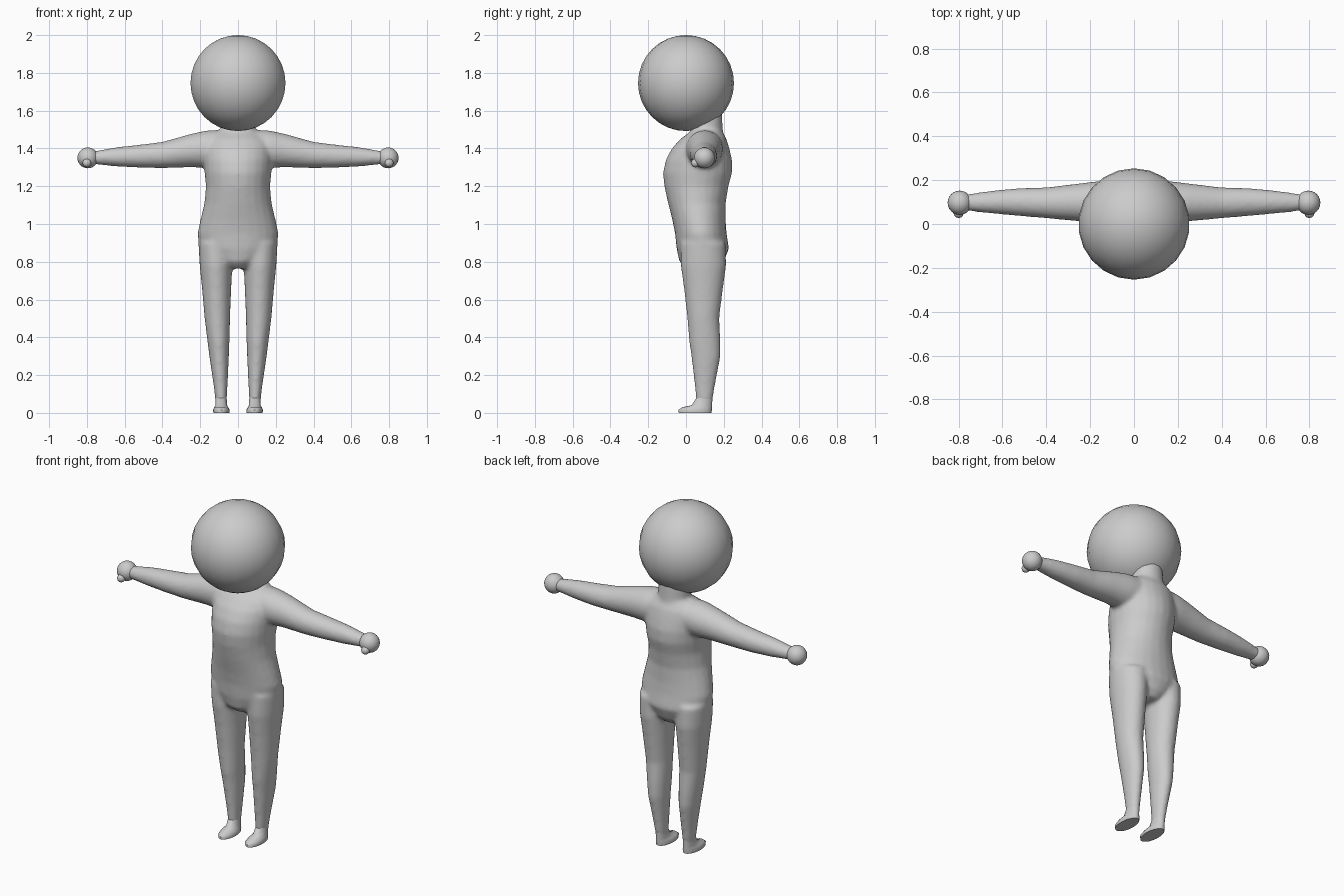
import bpy, bmesh, math
from mathutils import Vector

grey = bpy.data.materials.new("plain grey")
grey.diffuse_color = (0.6, 0.6, 0.6, 1)


def loft(bm, stations, place, n=24):
    """Skin ellipses (t, a_min, a_max, b_min, b_max); place maps (t, a, b) to xyz."""
    rings = []
    for t, a0, a1, b0, b1 in stations:
        ring = []
        for i in range(n):
            w = 2 * math.pi * i / n
            a = (a0 + a1) / 2 + (a1 - a0) / 2 * math.cos(w)
            b = (b0 + b1) / 2 + (b1 - b0) / 2 * math.sin(w)
            ring.append(bm.verts.new(place(t, a, b)))
        rings.append(ring)
    faces = [bm.faces.new(rings[0]), bm.faces.new(rings[-1])]
    for r, s in zip(rings, rings[1:]):
        for i in range(n):
            j = (i + 1) % n
            faces.append(bm.faces.new((r[i], r[j], s[j], s[i])))
    bmesh.ops.recalc_face_normals(bm, faces=faces)


def ball(bm, centre, radius, u=24, v=14):
    verts = bmesh.ops.create_uvsphere(bm, u_segments=u, v_segments=v, radius=radius)["verts"]
    bmesh.ops.translate(bm, verts=verts, vec=Vector(centre))


def finish(bm, name, angle=180):
    mesh = bpy.data.meshes.new(name)
    bm.to_mesh(mesh)
    bm.free()
    mesh.materials.append(grey)
    ob = bpy.data.objects.new(name, mesh)
    bpy.context.collection.objects.link(ob)
    bpy.ops.object.select_all(action="DESELECT")
    ob.select_set(True)
    bpy.context.view_layer.objects.active = ob
    bpy.ops.object.shade_smooth_by_angle(angle=math.radians(angle))
    return ob


# Body: torso, neck, arms and legs blended into one skin
bm = bmesh.new()
torso = [(0.765, -0.07, 0.07, 0.0, 0.17), (0.80, -0.13, 0.13, -0.035, 0.20),
         (0.87, -0.205, 0.205, -0.05, 0.228), (0.95, -0.215, 0.215, -0.058, 0.215),
         (1.02, -0.20, 0.20, -0.072, 0.21), (1.11, -0.178, 0.178, -0.095, 0.21),
         (1.20, -0.17, 0.17, -0.115, 0.225), (1.27, -0.177, 0.177, -0.122, 0.244),
         (1.34, -0.182, 0.182, -0.107, 0.244), (1.40, -0.182, 0.182, -0.075, 0.23),
         (1.45, -0.17, 0.17, -0.03, 0.215), (1.495, -0.11, 0.11, 0.03, 0.19)]
loft(bm, torso, lambda t, a, b: (a, b, t))
loft(bm, [(1.42, -0.10, 0.10, 0.0, 0.21), (1.50, -0.09, 0.09, 0.025, 0.195),
          (1.60, -0.085, 0.085, 0.02, 0.19)], lambda t, a, b: (a, b, t))
leg = [(0.05, 0.060, 0.118, 0.055, 0.138), (0.15, 0.055, 0.130, 0.045, 0.155),
       (0.30, 0.048, 0.152, 0.028, 0.183), (0.38, 0.045, 0.162, 0.016, 0.183),
       (0.50, 0.042, 0.177, 0.007, 0.176), (0.65, 0.036, 0.190, -0.010, 0.195),
       (0.78, 0.030, 0.203, -0.028, 0.213), (0.90, 0.020, 0.210, -0.03, 0.21)]
arm = [(0.05, 0.00, 0.20, 1.31, 1.50), (0.17, 0.00, 0.195, 1.297, 1.495),
       (0.25, 0.012, 0.185, 1.300, 1.477), (0.40, 0.026, 0.167, 1.296, 1.435),
       (0.52, 0.036, 0.164, 1.298, 1.420), (0.64, 0.047, 0.153, 1.304, 1.407),
       (0.72, 0.055, 0.142, 1.312, 1.393), (0.79, 0.065, 0.133, 1.32, 1.38)]
for s in (-1, 1):
    loft(bm, leg, lambda t, a, b: (s * a, b, t))
    loft(bm, arm, lambda t, a, b: (s * t, a, b))
body = finish(bm, "body")
remesh = body.modifiers.new("blend parts", "REMESH")
remesh.mode = "VOXEL"
remesh.voxel_size = 0.011
remesh.use_smooth_shade = True
relax = body.modifiers.new("soften joins", "SMOOTH")
relax.factor = 0.5
relax.iterations = 8

# Head
bm = bmesh.new()
ball(bm, (0, 0, 1.746), 0.254, 22, 16)
finish(bm, "head")

for s, side in ((-1, "left"), (1, "right")):
    # Hand: round fist with a small thumb
    bm = bmesh.new()
    ball(bm, (s * 0.795, 0.097, 1.35), 0.055)
    ball(bm, (s * 0.80, 0.05, 1.323), 0.023, 12, 8)
    finish(bm, side + "_hand")

    # Foot: flat sole rising to the ankle
    bm = bmesh.new()
    foot = [(0.0, 0.046, 0.130, -0.038, 0.135), (0.016, 0.044, 0.132, -0.040, 0.137),
            (0.030, 0.052, 0.126, -0.020, 0.138), (0.040, 0.058, 0.120, 0.030, 0.138),
            (0.080, 0.060, 0.120, 0.055, 0.140)]
    loft(bm, foot, lambda t, a, b: (s * a, b, t))
    finish(bm, side + "_foot", 60)
